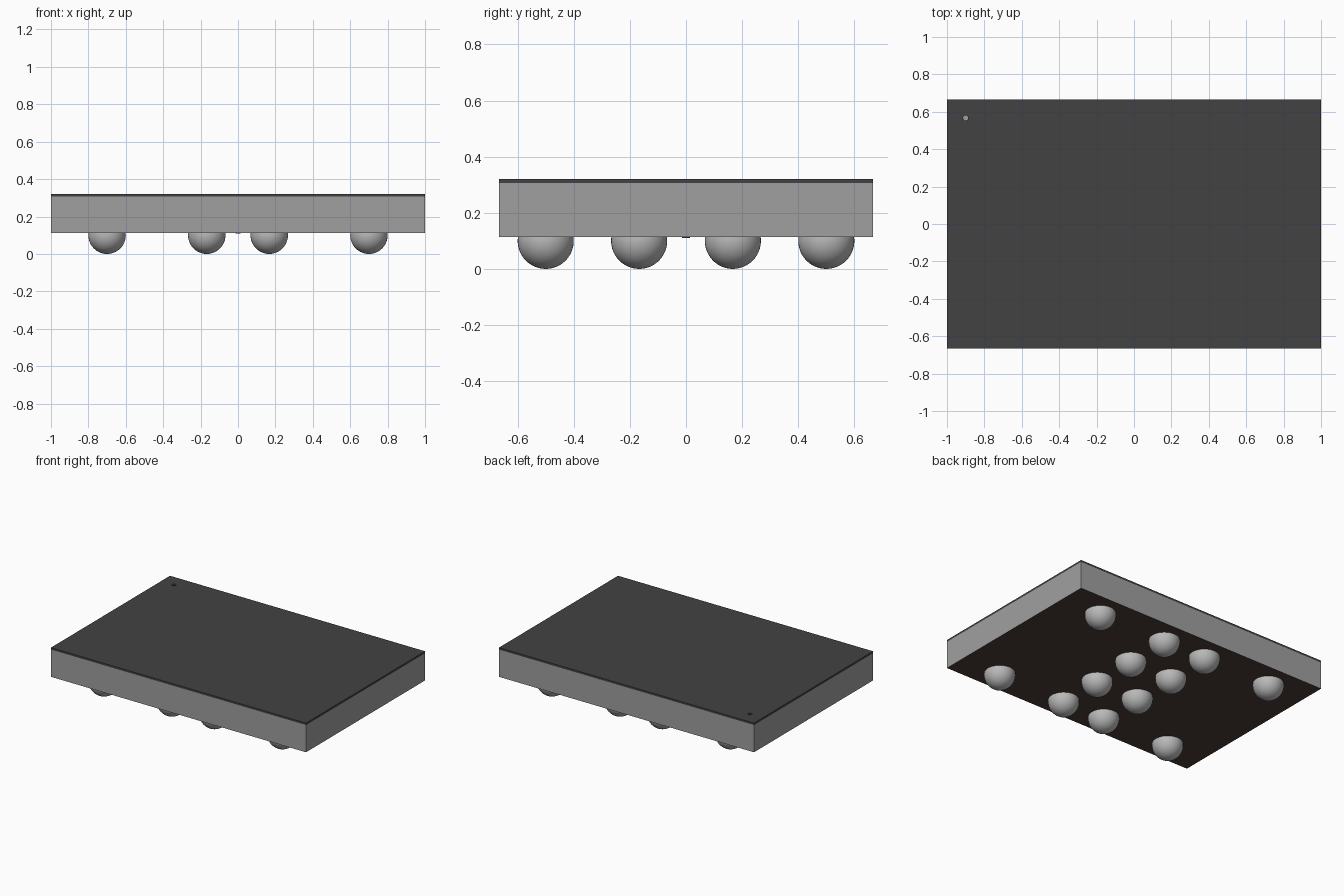
import bpy

if "Cube" in bpy.data.objects:
    bpy.data.objects.remove(bpy.data.objects["Cube"], do_unlink=True)

LENGTH, WIDTH = 2.0, 1.333
BASE_Z, COAT_Z, TOP_Z = 0.113, 0.306, 0.32
BALL_R = 0.1


def material(name, rgb):
    m = bpy.data.materials.new(name)
    m.use_nodes = True
    m.diffuse_color = (*rgb, 1)
    m.node_tree.nodes["Principled BSDF"].inputs["Base Color"].default_value = (*rgb, 1)
    return m


grey = material("silicon grey", (0.35, 0.35, 0.35))
dark = material("coating dark grey", (0.055, 0.055, 0.055))
brown = material("underside brown", (0.068, 0.048, 0.037))
solder = material("solder light grey", (0.48, 0.48, 0.48))


def box(name, z0, z1, mat):
    bpy.ops.mesh.primitive_cube_add(size=1, location=(0, 0, (z0 + z1) / 2))
    ob = bpy.context.object
    ob.name = name
    ob.scale = (LENGTH, WIDTH, z1 - z0)
    bpy.ops.object.transform_apply(location=False, rotation=False, scale=True)
    ob.data.materials.append(mat)
    return ob


def disc(name, x, y, z, radius, depth, mat):
    bpy.ops.mesh.primitive_cylinder_add(vertices=24, radius=radius, depth=depth,
                                        location=(x, y, z))
    ob = bpy.context.object
    ob.name = name
    ob.data.materials.append(mat)
    return ob


# Chip body, with the downward face in its own colour
body = box("chip_body", BASE_Z, COAT_Z, grey)
body.data.materials.append(brown)
for face in body.data.polygons:
    if face.normal.z < -0.5:
        face.material_index = 1

# Top coating, pierced by a corner mark that shows the body below
coating = box("top_coating", COAT_Z, TOP_Z, dark)
cutter = disc("mark_cutter", -0.9, 0.567, TOP_Z, 0.0135, 0.1, dark)
cutter.hide_render = True
mod = coating.modifiers.new("corner_mark", 'BOOLEAN')
mod.operation = 'DIFFERENCE'
mod.solver = 'EXACT'
mod.object = cutter
bpy.context.view_layer.objects.active = coating
bpy.ops.object.modifier_apply(modifier=mod.name)
bpy.data.objects.remove(cutter, do_unlink=True)

# Tiny centre mark underneath
disc("underside_mark", 0, 0, BASE_Z - 0.001, 0.0135, 0.004, brown)

# Solder balls: four along each long edge, four in the middle
spots = [(x, y) for y in (-0.5, 0.5) for x in (-0.7, -0.167, 0.167, 0.7)]
spots += [(x, y) for y in (-0.167, 0.167) for x in (-0.167, 0.167)]
for i, (x, y) in enumerate(spots, 1):
    bpy.ops.mesh.primitive_uv_sphere_add(segments=40, ring_count=24, radius=BALL_R,
                                         location=(x, y, BALL_R))
    ball = bpy.context.object
    ball.name = f"solder_ball_{i}"
    ball.data.materials.append(solder)
    bpy.ops.object.shade_smooth()
